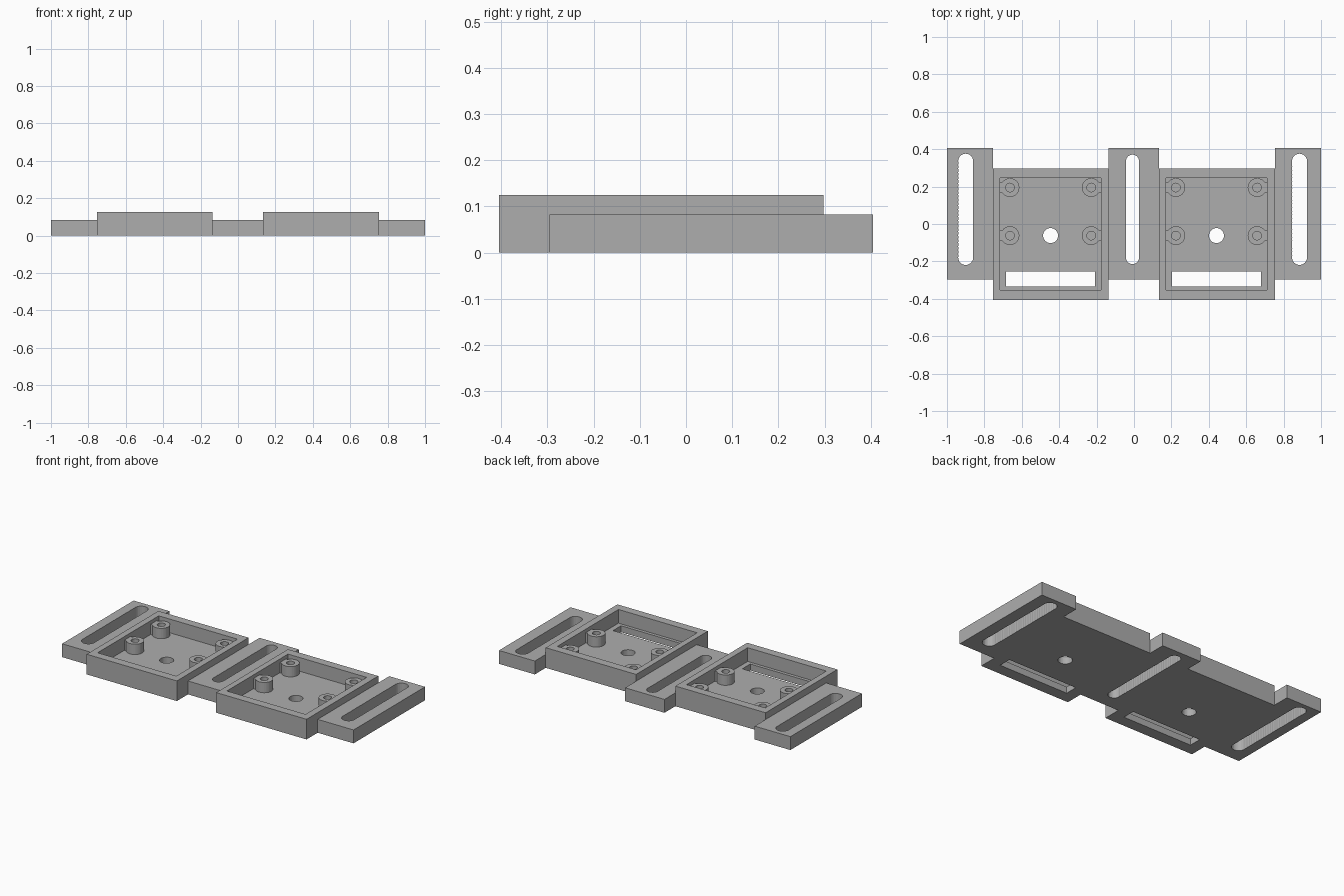
import bpy, bmesh, math

cube = bpy.data.objects.get("Cube")
if cube:
    bpy.data.objects.remove(cube, do_unlink=True)

grey = bpy.data.materials.new("plain grey")
grey.use_nodes = True
grey.diffuse_color = (0.42, 0.42, 0.42, 1)
grey.node_tree.nodes["Principled BSDF"].inputs["Base Color"].default_value = grey.diffuse_color

FLOOR, BAR_TOP, RIM, POST_TOP = 0.04, 0.083, 0.125, 0.104


def prism(name, outline, z0, z1):
    """Extrude a closed outline between two heights."""
    bm = bmesh.new()
    face = bm.faces.new([bm.verts.new((x, y, z0)) for x, y in outline])
    out = bmesh.ops.extrude_face_region(bm, geom=[face])
    top = [v for v in out["geom"] if isinstance(v, bmesh.types.BMVert)]
    bmesh.ops.translate(bm, verts=top, vec=(0, 0, z1 - z0))
    bmesh.ops.recalc_face_normals(bm, faces=bm.faces)
    mesh = bpy.data.meshes.new(name)
    bm.to_mesh(mesh)
    bm.free()
    mesh.materials.append(grey)
    obj = bpy.data.objects.new(name, mesh)
    bpy.context.collection.objects.link(obj)
    return obj


def rect(x0, x1, y0, y1):
    return [(x0, y0), (x1, y0), (x1, y1), (x0, y1)]


def circle(x, y, r, n=32):
    return [(x + r * math.cos(math.tau * i / n), y + r * math.sin(math.tau * i / n))
            for i in range(n)]


def scalloped_slot(x, y0, y1, r, steps=26):
    """Round-ended slot whose long sides ripple like a row of drilled holes."""
    pitch = (y1 - y0) / steps
    dip = math.sqrt(r * r - pitch * pitch / 4)
    side = [(dip if i % 2 else r, y0 + pitch * i / 2) for i in range(2 * steps + 1)]
    arc = [(r * math.cos(math.pi * i / 12), r * math.sin(math.pi * i / 12)) for i in range(1, 12)]
    right = [(x + w, y) for w, y in side]
    left = [(x - w, y) for w, y in reversed(side)]
    cap = [(x + a, y1 + b) for a, b in arc]
    foot = [(x - a, y0 - b) for a, b in arc]
    return right + cap + left + foot


def cut(obj, *cutters):
    """Subtract the cutters, bake the result and remove them."""
    for c in cutters:
        c.hide_render = True
        mod = obj.modifiers.new("cut", "BOOLEAN")
        mod.operation, mod.solver, mod.object = "DIFFERENCE", "EXACT", c
    bpy.context.view_layer.update()
    baked = bpy.data.meshes.new_from_object(
        obj.evaluated_get(bpy.context.evaluated_depsgraph_get()))
    obj.modifiers.clear()
    obj.data = baked
    for c in cutters:
        bpy.data.objects.remove(c, do_unlink=True)


# Slotted mounting bars
for name, x0, x1, slot_x, r in (("right_bar", -1, -0.755, -0.9, 0.04),
                                ("middle_bar", -0.136, 0.134, -0.008, 0.035),
                                ("left_bar", 0.754, 1, 0.885, 0.04)):
    bar = prism(name, rect(x0, x1, -0.296, 0.405), 0, BAR_TOP)
    cut(bar, prism("slot_cutter", scalloped_slot(slot_x, -0.179, 0.336, r), -0.1, 0.2))

# Open trays with a cable slot, centre hole and four posts
for label, x0, x1, cx in (("right", -0.755, -0.136, -0.446), ("left", 0.134, 0.754, 0.441)):
    tray = prism(label + "_tray", rect(x0, x1, -0.405, 0.298), 0, RIM)
    cut(tray,
        prism("pocket_cutter", rect(cx - 0.27, cx + 0.27, -0.353, 0.246), FLOOR, 0.2),
        prism("cable_cutter", rect(cx - 0.238, cx + 0.238, -0.333, -0.255), -0.1, 0.1),
        prism("hole_cutter", circle(cx, -0.062, 0.04), -0.1, 0.1))
    for side in (-1, 1):
        for row, y in (("front", -0.062), ("back", 0.195)):
            px = cx + side * 0.217
            post = prism(f"{label}_{row}_post", circle(px, y, 0.05), FLOOR - 0.005, POST_TOP)
            cut(post, prism("bore_cutter", circle(px, y, 0.023), FLOOR, 0.2))
            # Short web joining the post to the tray wall
            ends = sorted((px + side * 0.036, cx + side * 0.275))
            prism(f"{label}_{row}_web", rect(*ends, y - 0.03, y + 0.03),
                  FLOOR - 0.005, POST_TOP - 0.001)
